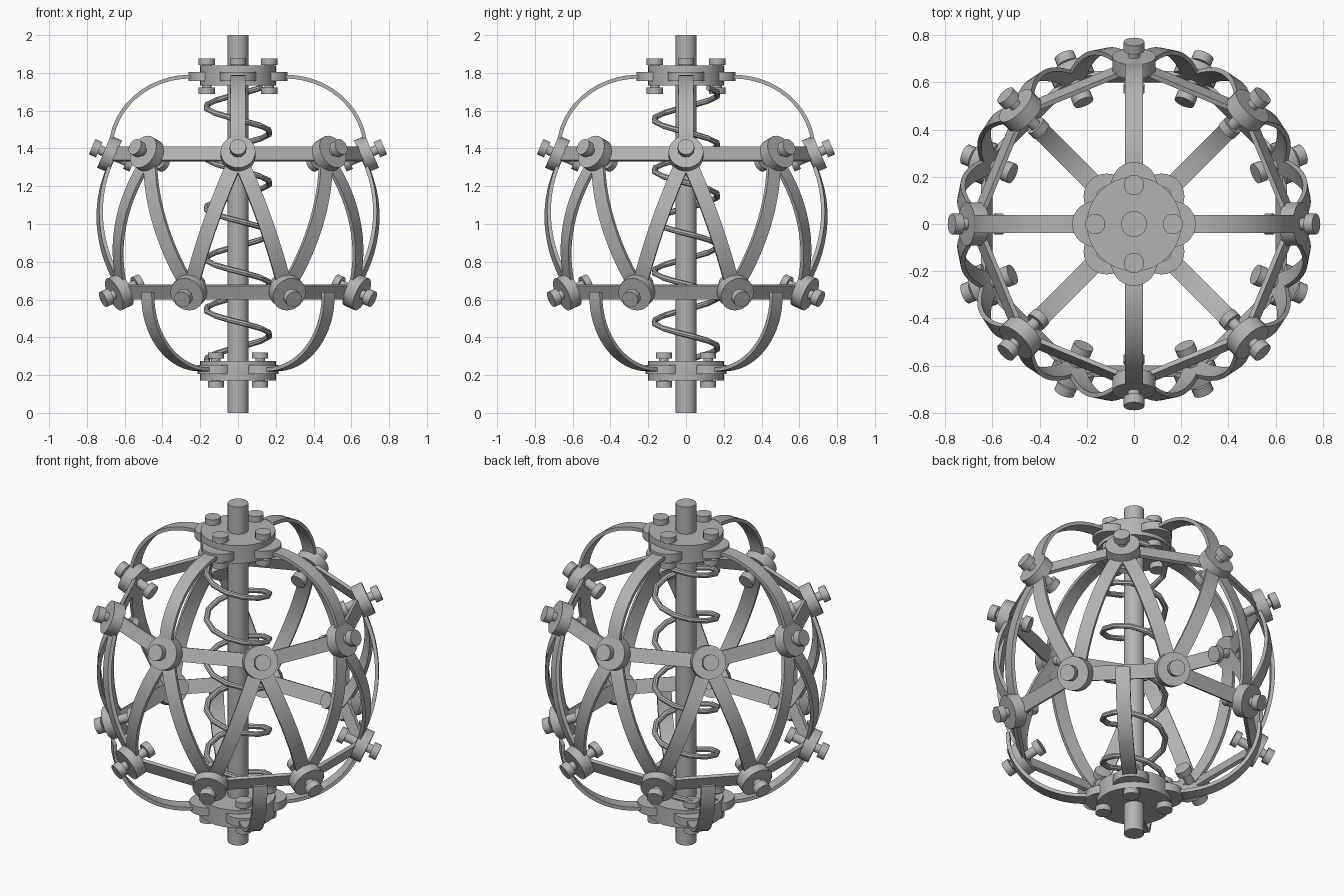
import bpy, bmesh
from math import sin, cos, pi, radians
from mathutils import Vector, Matrix

cube = bpy.data.objects.get("Cube")
if cube:
    bpy.data.objects.remove(cube)

grey = bpy.data.materials.new("steel_grey")
grey.use_nodes = True
grey.diffuse_color = (0.45, 0.45, 0.45, 1)
grey.node_tree.nodes["Principled BSDF"].inputs["Base Color"].default_value = (0.45, 0.45, 0.45, 1)

MID = 1.005          # height of the cage equator
STEP = pi / 4
UP = Vector((0, 0, 1))


def polar(r, a, z):
    return Vector((r * cos(a), r * sin(a), z))


def finish(bm, name, angle=35):
    bmesh.ops.recalc_face_normals(bm, faces=bm.faces[:])
    mesh = bpy.data.meshes.new(name)
    bm.to_mesh(mesh)
    bm.free()
    mesh.materials.append(grey)
    mesh.shade_smooth()
    mesh.set_sharp_from_angle(angle=radians(angle))
    obj = bpy.data.objects.new(name, mesh)
    bpy.context.collection.objects.link(obj)
    return obj


def disc(bm, centre, axis, radius, thick, sides=28):
    m = Matrix.Translation(centre) @ axis.to_track_quat('Z', 'Y').to_matrix().to_4x4()
    bmesh.ops.create_cone(bm, cap_ends=True, segments=sides, radius1=radius,
                          radius2=radius, depth=thick, matrix=m)


def strap(bm, points, normals, width=0.078, thick=0.02):
    """Flat bar swept along points, its broad side facing the normals."""
    rings = []
    last = len(points) - 1
    for i, (p, n) in enumerate(zip(points, normals)):
        along = points[min(i + 1, last)] - points[max(i - 1, 0)]
        side = along.cross(n).normalized() * width / 2
        out = side.cross(along).normalized() * thick / 2
        rings.append([bm.verts.new(p + side * a + out * b)
                      for a, b in ((1, 1), (-1, 1), (-1, -1), (1, -1))])
    for r, q in zip(rings, rings[1:]):
        for k in range(4):
            bm.faces.new((r[k], r[k - 1], q[k - 1], q[k]))
    bm.faces.new(rings[0])
    bm.faces.new(rings[-1])


# Central shaft
bm = bmesh.new()
disc(bm, Vector((0, 0, 1)), UP, 0.055, 2.0, 32)
finish(bm, "central_shaft")

# Coil spring around the shaft
bm = bmesh.new()
low, high, pitch, per_turn, sides = 0.27, 1.74, 0.268, 12, 8
count = int((high - low) / pitch * per_turn)
rings = []
for i in range(count + 1):
    z = low + pitch * i / per_turn
    a = -(z - 0.95) / pitch * 2 * pi
    rings.append([bm.verts.new(polar(0.17 + 0.016 * cos(b), a, z + 0.016 * sin(b)))
                  for b in (2 * pi * k / sides for k in range(sides))])
for r, q in zip(rings, rings[1:]):
    for k in range(sides):
        bm.faces.new((r[k], r[k - 1], q[k - 1], q[k]))
bm.faces.new(rings[0])
bm.faces.new(rings[-1])
finish(bm, "coil_spring", 25)

# The two ends of the cage: the lower one is mirrored and turned
for label, s, turn, rib_turn in (("upper", 1, 0, 0), ("lower", -1, STEP / 2, STEP)):

    # Hub with four rounded clamps
    bm = bmesh.new()
    disc(bm, Vector((0, 0, MID + s * 0.782)), UP, 0.2, 0.105, 48)
    for k in range(4):
        disc(bm, polar(0.165, rib_turn + k * pi / 2, MID + s * 0.775), UP, 0.097, 0.048)
    finish(bm, label + "_hub")

    # Hub bolts with a head and a nut
    bm = bmesh.new()
    for k in range(4):
        a = rib_turn + k * pi / 2
        disc(bm, polar(0.165, a, MID + s * 0.779), UP, 0.025, 0.18, 20)
        for h in (0.853, 0.701):
            disc(bm, polar(0.165, a, MID + s * h), UP, 0.043, 0.034, 24)
    finish(bm, label + "_hub_bolts")

    # Four curved ribs from the hub to the ring
    bm = bmesh.new()
    for k in range(4):
        a = rib_turn + k * pi / 2
        pts, nrm = [polar(0.675, a, MID + s * 0.365)], [polar(1, a, 0)]
        for i in range(21):
            t = pi / 2 * i / 20
            pts.append(polar(0.25 + 0.425 * cos(t), a, MID + s * (0.385 + 0.39 * sin(t))))
            nrm.append(polar(cos(t), a, s * sin(t)))
        pts.append(polar(0.12, a, MID + s * 0.775))
        nrm.append(UP * s)
        strap(bm, pts, nrm)
    finish(bm, label + "_ribs")

    # Ring of eight straight bars
    bm = bmesh.new()
    tilt = radians(23)
    for k in range(8):
        a = turn + k * STEP
        ends = [polar(0.675, b, MID + s * 0.365) for b in (a, a + STEP)]
        n = polar(cos(tilt), a + STEP / 2, s * sin(tilt))
        strap(bm, ends, [n, n])
    finish(bm, label + "_ring_bars")

    # Round joints, each clamped by a bolt
    plates, bolts = bmesh.new(), bmesh.new()
    for k in range(8):
        a = turn + k * STEP
        d = polar(cos(tilt), a, s * sin(tilt))
        c = polar(0.68, a, MID + s * 0.365)
        disc(plates, c, d, 0.092, 0.065, 32)
        disc(bolts, c - d * 0.015, d, 0.025, 0.2, 20)
        disc(bolts, c + d * 0.08, d, 0.044, 0.04, 24)
        disc(bolts, c - d * 0.115, d, 0.044, 0.036, 24)
    finish(plates, label + "_joints")
    finish(bolts, label + "_joint_bolts")

# Crossing struts bowed over a sphere between the two rings
bm = bmesh.new()
lat = radians(28.5)
for k in range(8):
    for turn in (-STEP / 2, STEP / 2):
        start = polar(cos(lat), k * STEP, sin(lat))
        end = polar(cos(lat), k * STEP + turn, -sin(lat))
        dirs = [start.slerp(end, i / 20) for i in range(21)]
        centre = Vector((0, 0, MID))
        strap(bm, [centre + d * 0.745 for d in dirs], dirs)
finish(bm, "diagonal_struts")
